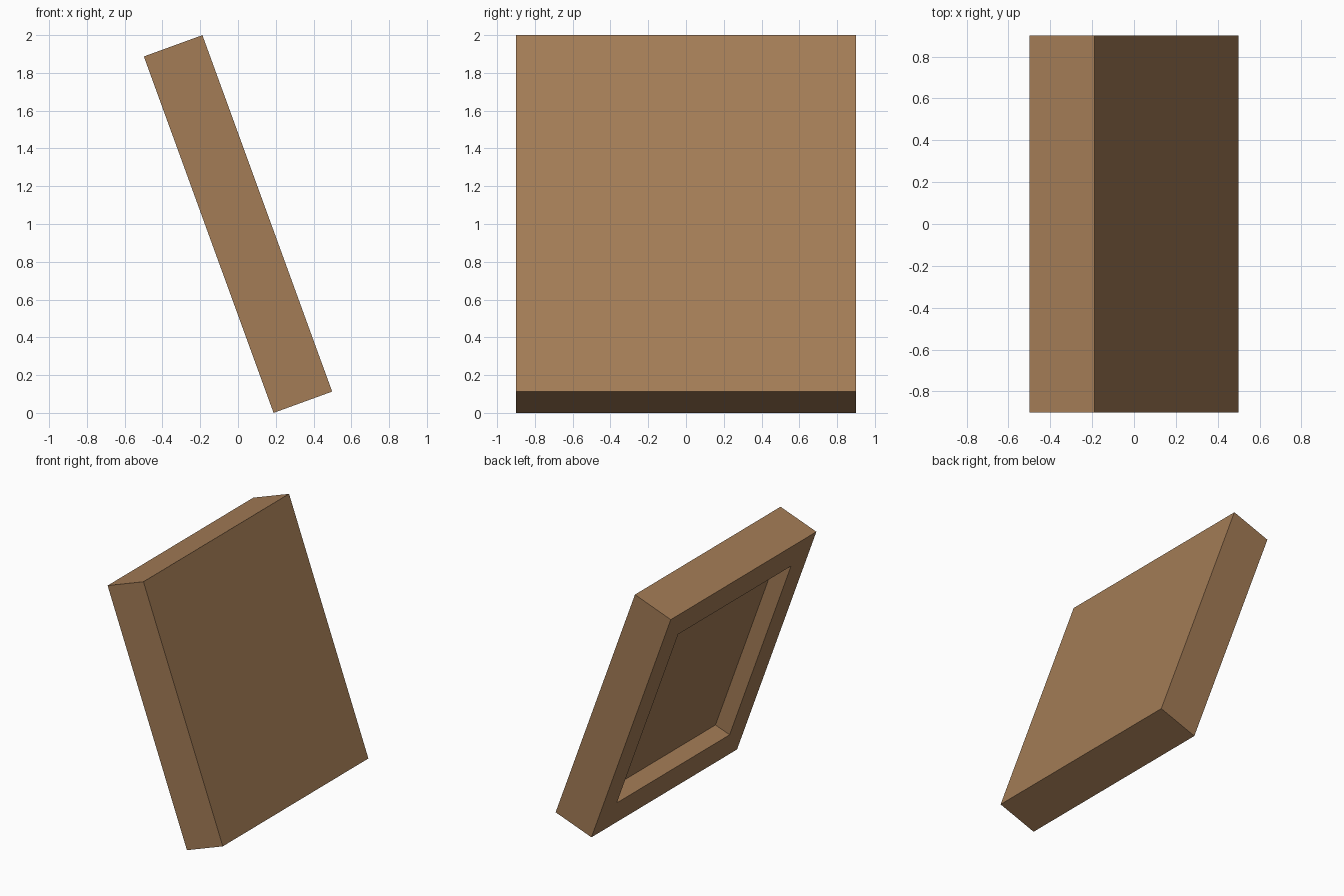
import bpy
import bmesh
import math
from mathutils import Matrix, Vector

default = bpy.data.objects.get("Cube")
if default:
    bpy.data.objects.remove(default, do_unlink=True)

THICKNESS, WIDTH, LENGTH = 0.33, 1.8, 2.008
OPENING = 0.775      # opening size relative to the panel
DEPTH = 0.13         # recess depth
TILT = math.radians(-20)

# Wood colour
wood = bpy.data.materials.new("brown_wood")
wood.use_nodes = True
colour = (0.367, 0.202, 0.093, 1)
wood.diffuse_color = colour
wood.node_tree.nodes["Principled BSDF"].inputs["Base Color"].default_value = colour

# Solid slab
bm = bmesh.new()
bmesh.ops.create_cube(bm, size=1)
bmesh.ops.scale(bm, vec=(THICKNESS, WIDTH, LENGTH), verts=bm.verts)
bm.normal_update()

# Rectangular recess in the underside, leaving a raised border
back = min(bm.faces, key=lambda f: f.calc_center_median().x)
bmesh.ops.inset_individual(bm, faces=[back], thickness=0.1)
for v in back.verts:
    v.co.y = math.copysign(WIDTH * OPENING / 2, v.co.y)
    v.co.z = math.copysign(LENGTH * OPENING / 2, v.co.z)
floor = bmesh.ops.extrude_discrete_faces(bm, faces=[back])["faces"][0]
bmesh.ops.translate(bm, vec=Vector((DEPTH, 0, 0)), verts=floor.verts)
bmesh.ops.recalc_face_normals(bm, faces=bm.faces)

# Lean the panel and rest it on the ground
bm.transform(Matrix.Rotation(TILT, 4, "Y"))
lowest = min(v.co.z for v in bm.verts)
bmesh.ops.translate(bm, vec=Vector((0, 0, -lowest)), verts=bm.verts)

mesh = bpy.data.meshes.new("leaning_panel")
bm.to_mesh(mesh)
bm.free()
mesh.materials.append(wood)
panel = bpy.data.objects.new("leaning_panel", mesh)
bpy.context.collection.objects.link(panel)
